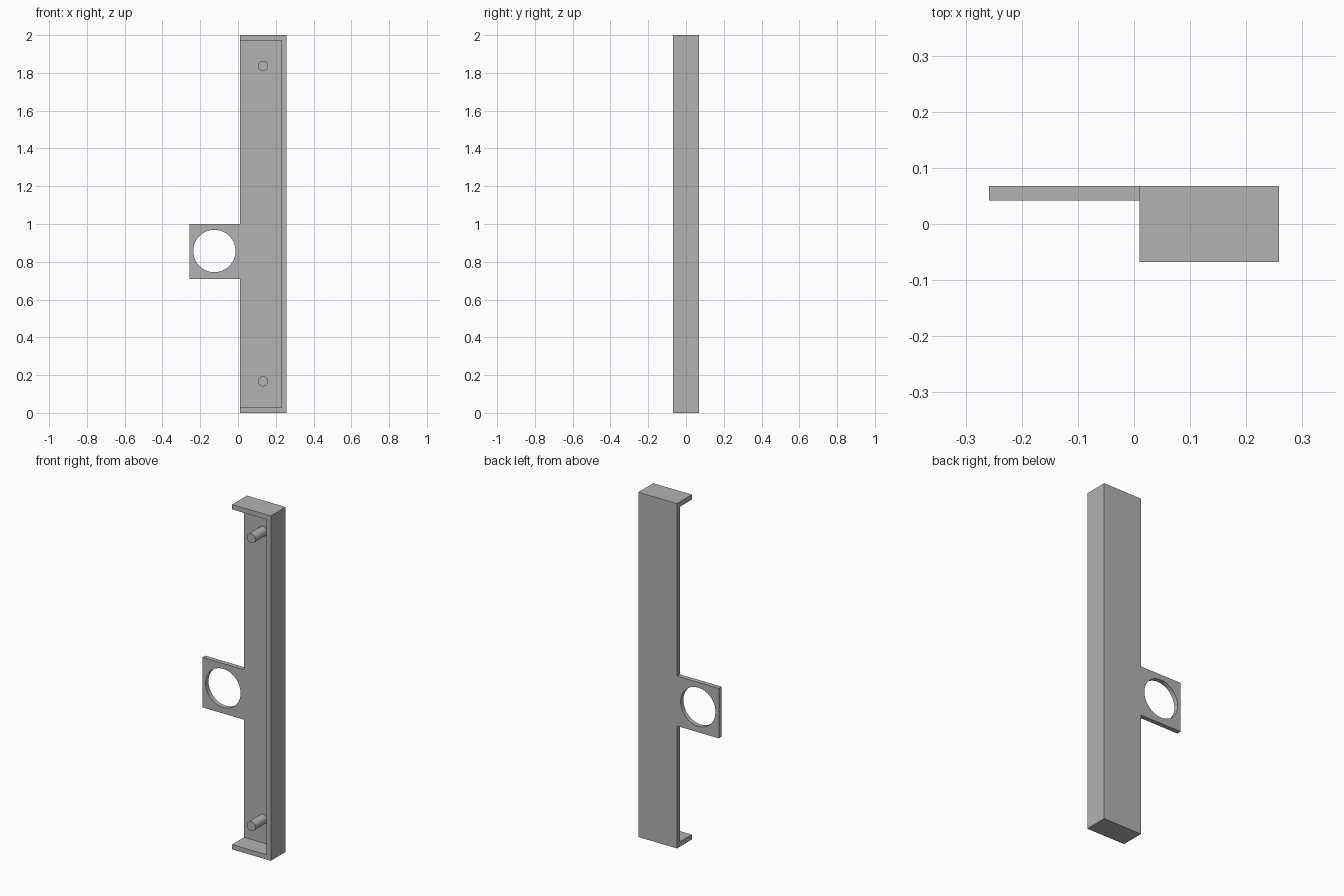
import bpy, bmesh, math
from mathutils import Matrix, Vector

cube = bpy.data.objects.get("Cube")
if cube:
    bpy.data.objects.remove(cube, do_unlink=True)

# Main dimensions
LEFT, RIGHT, TAB_LEFT = 0.01, 0.258, -0.258
FRONT, BACK, PLATE_FRONT = -0.068, 0.068, 0.042
HEIGHT, WALL = 2.0, 0.028
TAB_LOW, TAB_HIGH = 0.71, 1.0
HOLE_X, HOLE_Z, HOLE_R = -0.125, 0.857, 0.112

grey = bpy.data.materials.new("plain grey")
grey.use_nodes = True
colour = (0.45, 0.45, 0.45, 1)
grey.diffuse_color = colour
grey.node_tree.nodes["Principled BSDF"].inputs["Base Color"].default_value = colour


def finish(name, bm):
    """Turn a bmesh into a named object with the grey material."""
    bmesh.ops.recalc_face_normals(bm, faces=bm.faces)
    mesh = bpy.data.meshes.new(name)
    bm.to_mesh(mesh)
    bm.free()
    obj = bpy.data.objects.new(name, mesh)
    bpy.context.collection.objects.link(obj)
    mesh.materials.append(grey)
    return obj


def select(obj):
    bpy.ops.object.select_all(action="DESELECT")
    obj.select_set(True)
    bpy.context.view_layer.objects.active = obj


def extrude_outlines(name, loops, y0, y1):
    """Fill x-z outlines (inner ones become holes) and extrude them along y."""
    bm = bmesh.new()
    for loop in loops:
        verts = [bm.verts.new((x, y0, z)) for x, z in loop]
        for a, b in zip(verts, verts[1:] + verts[:1]):
            bm.edges.new((a, b))
    bmesh.ops.triangle_fill(bm, edges=bm.edges[:], use_beauty=True,
                            normal=Vector((0, -1, 0)))
    result = bmesh.ops.extrude_face_region(bm, geom=bm.faces[:], use_keep_orig=True)
    moved = [g for g in result["geom"] if isinstance(g, bmesh.types.BMVert)]
    bmesh.ops.translate(bm, verts=moved, vec=(0, y1 - y0, 0))
    return finish(name, bm)


def rectangle(x0, x1, z0, z1):
    return [(x0, z0), (x1, z0), (x1, z1), (x0, z1)]


def circle(x, z, r, n=64):
    return [(x + r * math.cos(math.tau * i / n), z + r * math.sin(math.tau * i / n))
            for i in range(n)]


# Long tray with the side tab and its round hole
outline = [(LEFT, 0), (RIGHT, 0), (RIGHT, HEIGHT), (LEFT, HEIGHT),
           (LEFT, TAB_HIGH), (TAB_LEFT, TAB_HIGH), (TAB_LEFT, TAB_LOW), (LEFT, TAB_LOW)]
body = extrude_outlines("tray_with_ring_tab",
                        [outline, circle(HOLE_X, HOLE_Z, HOLE_R)], FRONT, BACK)

# Hollow the front, leaving the back plate, end walls and one side wall
pocket = extrude_outlines("pocket_cutter",
                          [rectangle(-0.4, RIGHT - WALL, WALL, HEIGHT - WALL)],
                          -0.2, PLATE_FRONT)
pocket.hide_render = True
cut = body.modifiers.new("pocket", "BOOLEAN")
cut.operation = "DIFFERENCE"
cut.solver = "EXACT"
cut.object = pocket
select(body)
bpy.ops.object.modifier_apply(modifier=cut.name)
bpy.data.objects.remove(pocket, do_unlink=True)
bpy.ops.object.shade_smooth_by_angle(angle=math.radians(30))

# Two pegs standing on the back plate, flush with the wall rims
for name, z in (("lower_peg", 0.167), ("upper_peg", 1.837)):
    bm = bmesh.new()
    depth = PLATE_FRONT + 0.005 - FRONT
    place = Matrix.Translation((0.132, FRONT + depth / 2, z)) @ Matrix.Rotation(math.pi / 2, 4, "X")
    bmesh.ops.create_cone(bm, cap_ends=True, segments=32, radius1=0.027,
                          radius2=0.027, depth=depth, matrix=place)
    select(finish(name, bm))
    bpy.ops.object.shade_smooth_by_angle(angle=math.radians(30))
